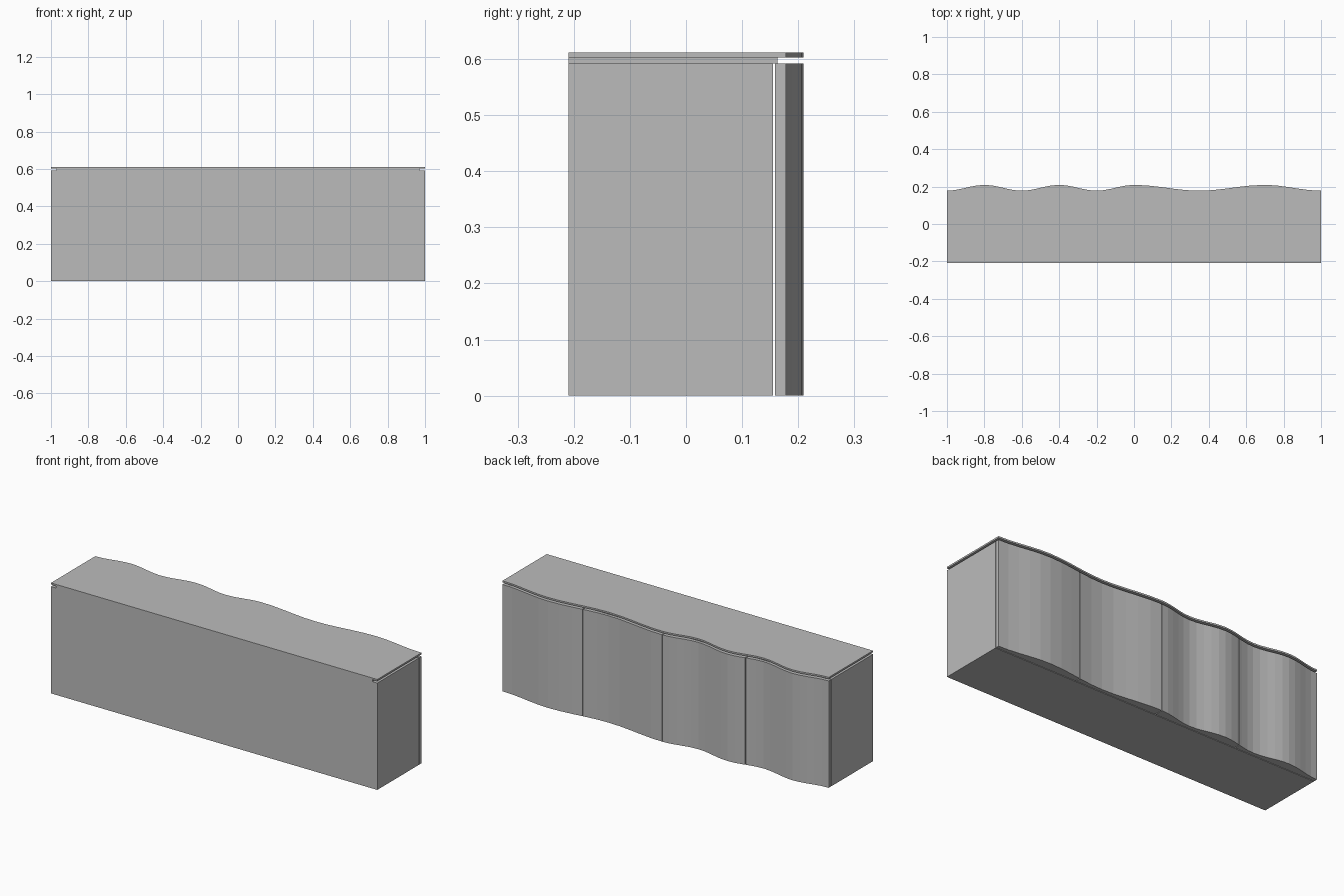
import bpy, bmesh, math

cube = bpy.data.objects.get("Cube")
if cube:
    bpy.data.objects.remove(cube, do_unlink=True)

grey = bpy.data.materials.new("plain grey")
grey.use_nodes = True
colour = (0.5, 0.5, 0.5, 1)
grey.diffuse_color = colour
grey.node_tree.nodes["Principled BSDF"].inputs["Base Color"].default_value = colour

FRONT = -0.209
LOW, HIGH = 0.178, 0.209
BODY_TOP, NECK_TOP, TOP = 0.592, 0.603, 0.612
# Alternating troughs and crests of the wavy side
TURNS = [-1, -0.8, -0.6, -0.4, -0.2, 0, 0.35, 0.7, 1]
STEPS = 5


def wave(x):
    for i, (a, b) in enumerate(zip(TURNS, TURNS[1:])):
        if x <= b:
            t = (1 - math.cos(math.pi * (x - a) / (b - a))) / 2
            if i % 2:
                t = 1 - t
            return LOW + (HIGH - LOW) * t
    return LOW


def wavy_outline(x0, x1, y_front):
    inner = [a + (b - a) * k / STEPS for a, b in zip(TURNS, TURNS[1:]) for k in range(STEPS)]
    xs = [x0] + [x for x in inner if x0 + 0.004 < x < x1 - 0.004] + [x1]
    return [(x0, y_front), (x1, y_front)] + [(x, wave(x)) for x in reversed(xs)]


def rectangle(half_width, y0, y1):
    return [(-half_width, y0), (half_width, y0), (half_width, y1), (-half_width, y1)]


def prism(name, outline, z0, z1):
    bm = bmesh.new()
    base = bm.faces.new([bm.verts.new((x, y, z0)) for x, y in outline])
    grown = bmesh.ops.extrude_face_region(bm, geom=[base], use_keep_orig=True)["geom"]
    for v in grown:
        if isinstance(v, bmesh.types.BMVert):
            v.co.z = z1
    bmesh.ops.recalc_face_normals(bm, faces=bm.faces)
    mesh = bpy.data.meshes.new(name)
    bm.to_mesh(mesh)
    bm.free()
    mesh.materials.append(grey)
    obj = bpy.data.objects.new(name, mesh)
    bpy.context.collection.objects.link(obj)


# Carcass, recessed neck and overhanging top
prism("cabinet_body", rectangle(1, FRONT, 0.155), 0, BODY_TOP)
prism("recessed_neck", rectangle(0.97, FRONT, 0.163), BODY_TOP, NECK_TOP)
prism("wavy_top", wavy_outline(-1, 1, FRONT), NECK_TOP, TOP)

# Four wavy doors with thin gaps between them
GAP = 0.002
for i in range(4):
    left = -1 + i * 0.5 + (GAP if i else 0)
    right = -0.5 + i * 0.5 - (GAP if i < 3 else 0)
    prism(f"wavy_door_{i + 1}", wavy_outline(left, right, 0.159), 0, BODY_TOP)
